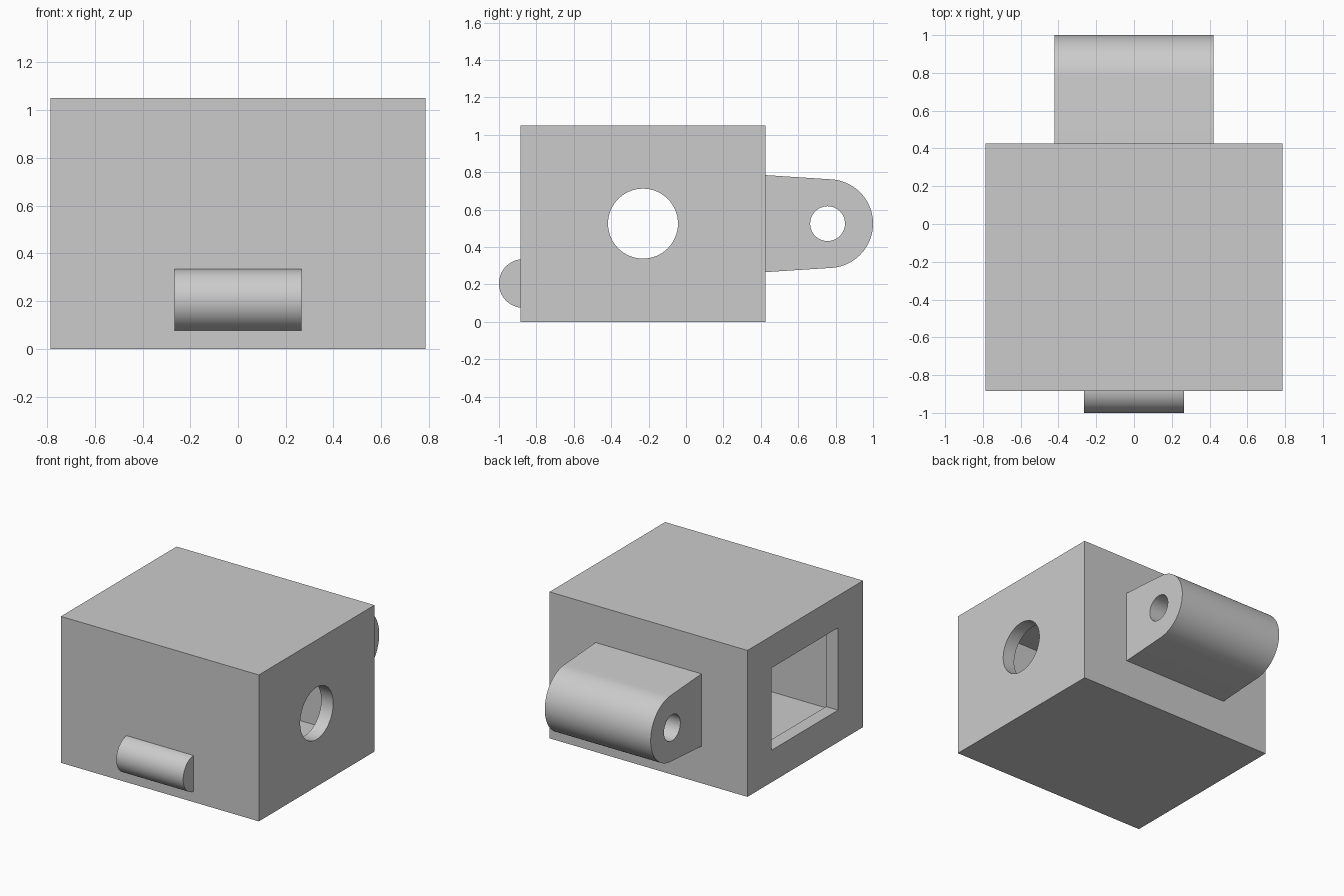
import bpy, bmesh, math
from mathutils import Vector

cube = bpy.data.objects.get("Cube")
if cube:
    bpy.data.objects.remove(cube, do_unlink=True)

GREY = (0.6, 0.6, 0.6, 1)
mat = bpy.data.materials.new("plain grey")
mat.use_nodes = True
mat.diffuse_color = GREY
mat.node_tree.nodes["Principled BSDF"].inputs["Base Color"].default_value = GREY


def prism(name, outline, x0, x1):
    """Extrude a (y, z) outline along x."""
    bm = bmesh.new()
    face = bm.faces.new([bm.verts.new((x0, y, z)) for y, z in outline])
    new = bmesh.ops.extrude_face_region(bm, geom=[face])["geom"]
    verts = [v for v in new if isinstance(v, bmesh.types.BMVert)]
    bmesh.ops.translate(bm, vec=Vector((x1 - x0, 0, 0)), verts=verts)
    bmesh.ops.recalc_face_normals(bm, faces=bm.faces)
    mesh = bpy.data.meshes.new(name)
    bm.to_mesh(mesh)
    bm.free()
    mesh.materials.append(mat)
    ob = bpy.data.objects.new(name, mesh)
    bpy.context.collection.objects.link(ob)
    return ob


def rect(y0, y1, z0, z1):
    return [(y0, z0), (y1, z0), (y1, z1), (y0, z1)]


def arc(y, z, r, start=0, end=360, n=64):
    last = n if end - start == 360 else n - 1
    angles = [math.radians(start + (end - start) * i / last) for i in range(n)]
    return [(y + r * math.cos(a), z + r * math.sin(a)) for a in angles]


def activate(ob):
    bpy.ops.object.select_all(action="DESELECT")
    ob.select_set(True)
    bpy.context.view_layer.objects.active = ob


def cut(ob, cutter):
    cutter.hide_render = True
    mod = ob.modifiers.new("cut", "BOOLEAN")
    mod.operation = "DIFFERENCE"
    mod.solver = "EXACT"
    mod.object = cutter
    activate(ob)
    bpy.ops.object.modifier_apply(modifier=mod.name)
    bpy.data.objects.remove(cutter, do_unlink=True)


HALF, WALL, MID_Z = 0.785, 0.095, 0.525
FRONT, BACK = -0.885, 0.425

# Hollow housing, square window on its right (-x), round hole on its left (+x)
housing = prism("housing", rect(FRONT, BACK, 0, 1.05), -HALF, HALF)
cut(housing, prism("cavity", rect(-0.62, 0.17, 0.21, 0.84), -HALF + WALL, HALF - WALL))
cut(housing, prism("window", rect(-0.6, 0.15, 0.23, 0.82), -HALF - 0.1, -HALF + WALL + 0.1))
cut(housing, prism("round_hole", arc(-0.23, MID_Z, 0.187), HALF - WALL - 0.1, HALF + 0.1))

# Rounded rear lug with a pin hole
lug_outline = [(BACK - 0.01, 0.785), (BACK - 0.01, 0.265)] + arc(0.763, MID_Z, 0.237, -86, 86)
rear_lug = prism("rear_lug", lug_outline, -0.42, 0.42)
cut(rear_lug, prism("pin_hole", arc(0.757, MID_Z, 0.093), -0.6, 0.6))

# Half-round bar low on the front
front_bar = prism("front_bar", arc(-0.87, 0.205, 0.13, 90, 270), -0.265, 0.265)

for ob in (housing, rear_lug, front_bar):
    activate(ob)
    bpy.ops.object.shade_smooth_by_angle(angle=math.radians(30))
